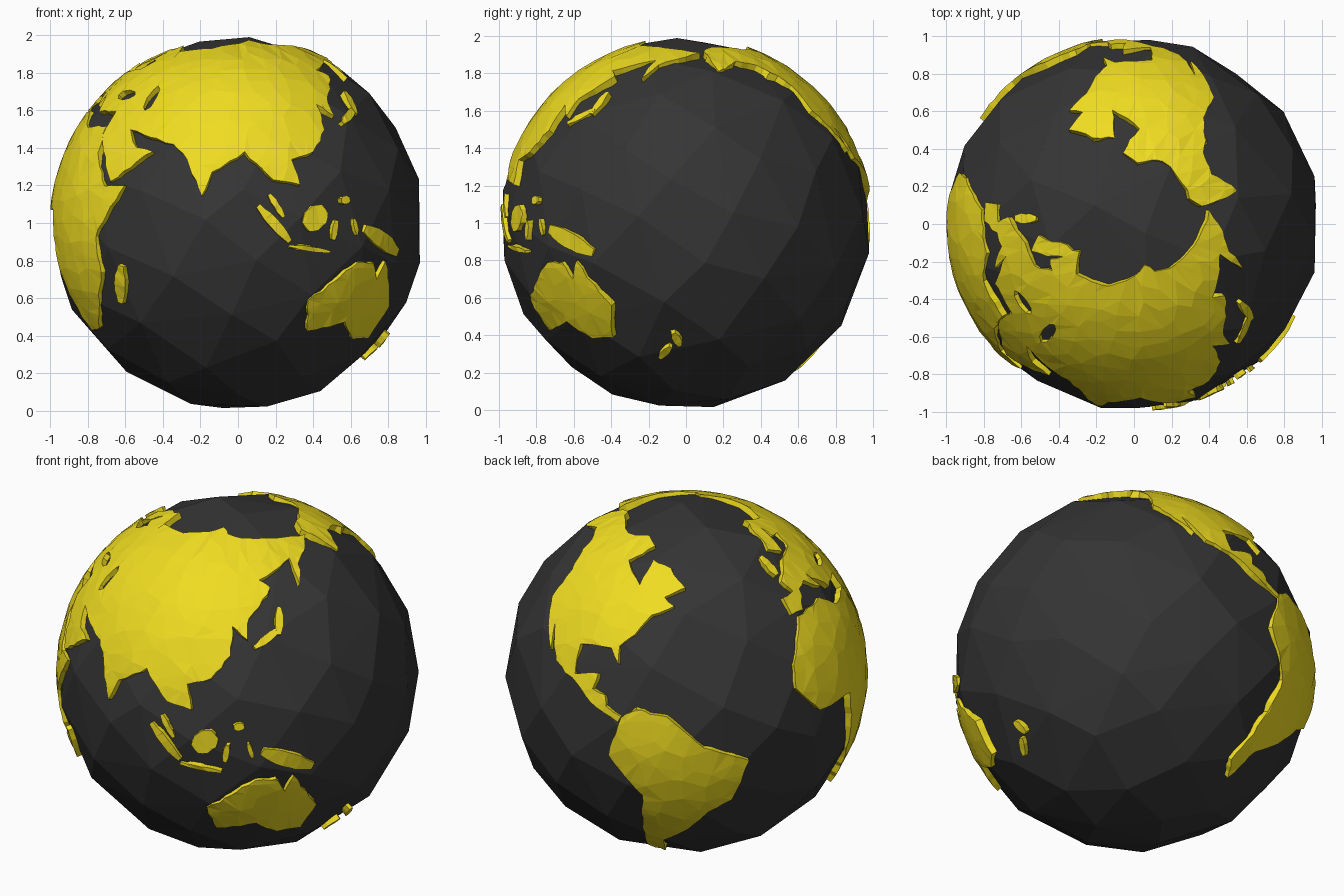
import bpy, bmesh, random
from math import sin, cos, pi, radians, sqrt, ceil, hypot
from mathutils import Vector
from mathutils.geometry import delaunay_2d_cdt

if "Cube" in bpy.data.objects:
    bpy.data.objects.remove(bpy.data.objects["Cube"])

random.seed(4)
FRONT_LON, CENTRE = 89.3, Vector((0, 0, 0.997))


def material(name, colour):
    m = bpy.data.materials.new(name)
    m.diffuse_color = colour
    m.use_nodes = True
    m.node_tree.nodes["Principled BSDF"].inputs["Base Color"].default_value = m.diffuse_color
    return m


def add_object(name, bm, mat):
    me = bpy.data.meshes.new(name)
    bm.to_mesh(me)
    bm.free()
    me.materials.append(mat)
    ob = bpy.data.objects.new(name, me)
    ob.location = CENTRE
    bpy.context.collection.objects.link(ob)
    return ob


def on_globe(lon, lat, r):
    a, b = radians(lon - FRONT_LON), radians(lat)
    return Vector((cos(b) * sin(a), -cos(b) * cos(a), sin(b))) * r


def coast(points, rough, step=3):
    """Split an outline into short, slightly jagged steps."""
    out = []
    for (x0, y0), (x1, y1) in zip(points, points[1:] + points[:1]):
        k = cos(radians((y0 + y1) / 2))
        n = ceil(hypot((x1 - x0) * k, y1 - y0) / step)
        for i in range(n):
            j = rough if i else 0
            out.append((x0 + (x1 - x0) * i / n + random.uniform(-j, j) / k,
                        y0 + (y1 - y0) * i / n + random.uniform(-j, j)))
    return out


def inside(p, poly):
    hit = False
    for (x0, y0), (x1, y1) in zip(poly, poly[1:] + poly[:1]):
        if (y0 > p[1]) != (y1 > p[1]) and p[0] < (x1 - x0) * (p[1] - y0) / (y1 - y0) + x0:
            hit = not hit
    return hit


def land(name, outline, holes=(), rough=0.4):
    """Triangulate a longitude/latitude outline, wrap it on the globe, thicken it."""
    outer, holes = coast(outline, rough), list(holes)

    def is_land(p):
        return inside(p, outer) and not any(inside(p, h) for h in holes)

    pts, edges = [], []
    for ring in [outer] + holes:
        s, n = len(pts), len(ring)
        pts += ring
        edges += [(s + i, s + (i + 1) % n) for i in range(n)]
    # scattered interior points give the faceted surface
    lons, lats = zip(*outer)
    lat = min(lats) + 3
    while lat < max(lats):
        gap = 6 / cos(radians(lat))
        lon = min(lons) + random.random() * gap
        while lon < max(lons):
            p = (lon + random.uniform(-.3, .3) * gap, lat + random.uniform(-2, 2))
            if is_land(p):
                pts.append(p)
            lon += gap
        lat += 5.5
    vs, _, fs, *_ = delaunay_2d_cdt([Vector(p) for p in pts], edges, [], 0, 1e-4)
    bm = bmesh.new()
    bv = [bm.verts.new(on_globe(v.x, v.y, random.uniform(0.997, 1.003))) for v in vs]
    for f in fs:
        if is_land(sum((vs[i] for i in f), Vector((0, 0))) / len(f)):
            bm.faces.new([bv[i] for i in f])
    bmesh.ops.delete(bm, geom=[v for v in bm.verts if not v.link_faces], context='VERTS')
    for f in bm.faces:
        f.normal_update()
        if f.normal.dot(f.calc_center_median()) < 0:
            f.normal_flip()
    mod = add_object(name, bm, YELLOW).modifiers.new("thickness", 'SOLIDIFY')
    mod.thickness, mod.offset = 0.06, -1


def lake(lon, lat, rx, ry):
    return [(lon + rx * cos(i * pi / 4), lat + ry * sin(i * pi / 4)) for i in range(8)]


def island(name, lon0, lat0, lon1, lat1, width):
    """Tapered strip from one end of the island to the other."""
    k = cos(radians((lat0 + lat1) / 2))
    a, b = Vector((lon0 * k, lat0)), Vector((lon1 * k, lat1))
    side = (b - a).orthogonal().normalized() * width / 2
    p = [a - side * .5, a.lerp(b, .3) - side, a.lerp(b, .7) - side, b - side * .5,
         b + side * .5, a.lerp(b, .7) + side, a.lerp(b, .3) + side, a + side * .5]
    land(name, [(v.x / k, v.y) for v in p], rough=0.2)


YELLOW = material("land_yellow", (0.87, 0.72, 0.015, 1))
DARK = material("ocean_dark", (0.035, 0.035, 0.035, 1))

# Ocean: coarse irregular faceted ball
bm = bmesh.new()
N = 96
for i in range(N):
    z = 1 - 2 * (i + 0.2) / (N - 0.6)
    r, a = sqrt(1 - z * z), i * pi * (3 - sqrt(5))
    v = Vector((r * cos(a), r * sin(a), z)) + Vector([random.uniform(-.06, .06) for _ in range(3)])
    bm.verts.new(v.normalized() * 0.995)
bmesh.ops.convex_hull(bm, input=bm.verts[:])
bmesh.ops.recalc_face_normals(bm, faces=bm.faces[:])
add_object("ocean", bm, DARK)

# Eurasia, coast by coast, with two inland seas
north_east = [(26, 71), (40, 66), (67, 69), (104, 77), (113, 74), (160, 70), (190, 66), (179, 63),
              (163, 58), (157, 51), (160, 61), (136, 55), (141, 52), (129, 42), (128, 35),
              (122, 39.5), (121.5, 30), (115, 22.5), (107, 20), (109, 12)]
south = [(100.5, 13.5), (91.5, 22.5), (81, 16), (78, 8.5), (72.5, 20), (67, 25), (48, 30),
         (53, 24), (60, 22.5), (45, 13), (35, 28), (35.5, 36.5)]
west = [(27, 37), (22.5, 36.5), (13.5, 45.5), (17, 39), (9, 44.3), (3, 43), (-2, 36.8), (-9, 37),
        (-9, 43), (-1.5, 43.5), (-4, 48), (9, 54), (22, 55), (29, 60), (22, 61), (24, 65.5),
        (14, 55.5), (6, 59), (13, 66)]
land("eurasia", north_east + south + west, [lake(34.5, 43.3, 6, 2), lake(51, 42, 2.5, 5)])

# Africa
land("africa", [(-6, 35.7), (10.5, 37), (20, 31), (34.4, 31.2), (36, 22), (43, 11.5), (51.2, 11.8),
                (40, -4), (40.5, -15), (33, -27), (27, -33.8), (19, -34.5), (12, -17), (9, 4.2),
                (-8, 4.5), (-17, 14.5), (-16, 22)])

# North and Central America
land("north_america", [
    (-166, 68), (-156, 71), (-115, 68.5), (-94, 71), (-82, 67.5), (-94, 59.5), (-80, 52), (-78, 62),
    (-65, 59.5), (-56, 52.5), (-66, 49), (-61, 46), (-70.5, 42.5), (-76, 35.5), (-81, 31),
    (-80.2, 25.5), (-84, 30), (-97, 28.5), (-96, 19), (-87, 21.3), (-88, 16), (-83.3, 15),
    (-82.5, 11.5), (-77, 9), (-78, 7), (-86, 10.5), (-94, 16), (-105.5, 20.5), (-113, 31),
    (-109.6, 23), (-123, 37), (-124, 47.5), (-135, 58), (-148, 60.5), (-163, 54.7), (-165, 62)])

# South America
land("south_america", [(-77, 8.5), (-72, 12), (-62, 10.5), (-50, 0), (-35.2, -6), (-40, -21),
                       (-48, -26), (-57, -37), (-65, -43), (-67, -55), (-74.5, -50),
                       (-70.5, -19), (-81, -5)])

# Australia
land("australia", [(113.5, -24), (122, -18), (130, -12), (136.7, -12), (140, -17.5), (142.5, -11.5),
                   (153, -26), (150, -37.5), (140, -38), (131, -31.5), (116, -35)])

# Islands: both ends and the width in degrees
island("malay_strip", 99, 9, 103.5, 2, 2)
island("sumatra", 95.5, 5.5, 105.5, -5.5, 3)
island("java", 105.5, -6.8, 119, -8.7, 1.5)
island("borneo", 110.5, -1, 117, 4.5, 7)
island("sulawesi", 120, -5, 121, 1, 2)
island("moluccas", 127.5, 1.5, 129, -3.5, 1.5)
island("new_guinea", 132, -1.5, 149, -9, 5)
island("mindanao", 123, 7, 126.3, 7.5, 2.5)
island("honshu", 130.5, 32.5, 141, 38, 2.5)
island("hokkaido", 140.5, 36, 143, 45, 2.5)
island("britain", -3.5, 50.5, -4, 58.5, 3)
island("madagascar", 45.5, -25, 49.5, -13, 4)
island("new_zealand_north", 174.5, -36, 177, -41, 2.5)
island("new_zealand_south", 173, -41.5, 167.5, -46.3, 2.2)
